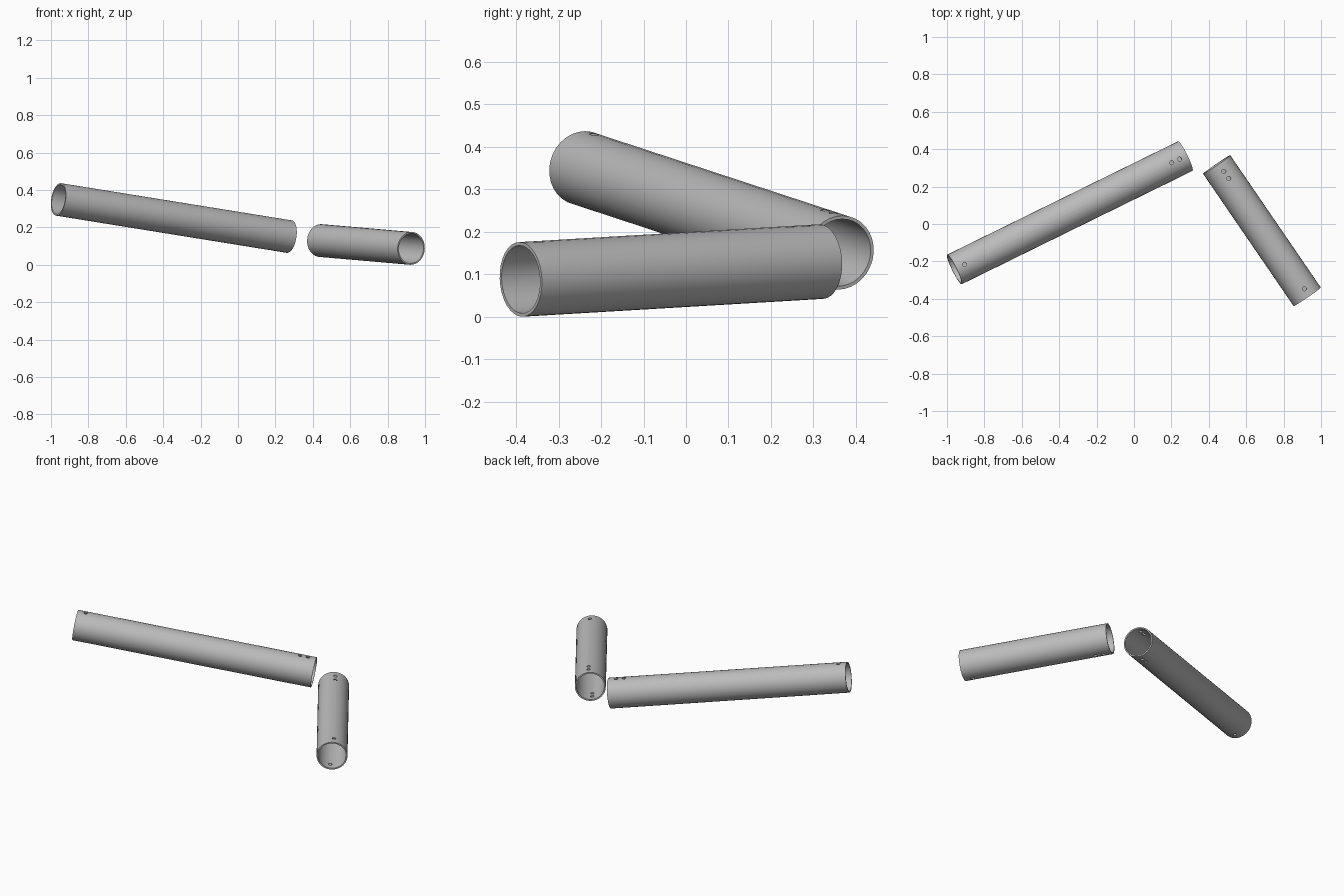
import bpy
import math
from mathutils import Matrix, Vector

OUTER, INNER, HOLE = 0.088, 0.080, 0.011

cube = bpy.data.objects.get("Cube")
if cube:
    bpy.data.objects.remove(cube, do_unlink=True)

grey = bpy.data.materials.new("grey_metal")
grey.use_nodes = True
grey.diffuse_color = (0.5, 0.5, 0.5, 1)
grey.node_tree.nodes["Principled BSDF"].inputs["Base Color"].default_value = (0.5, 0.5, 0.5, 1)


def cylinder(name, radius, depth, matrix, sides=32):
    bpy.ops.mesh.primitive_cylinder_add(vertices=sides, radius=radius, depth=depth)
    obj = bpy.context.object
    obj.name = name
    obj.matrix_world = matrix
    obj.data.materials.append(grey)
    return obj


def cut(target, cutter):
    mod = target.modifiers.new("cut", 'BOOLEAN')
    mod.operation = 'DIFFERENCE'
    mod.solver = 'EXACT'
    mod.object = cutter
    bpy.context.view_layer.update()
    bpy.context.view_layer.objects.active = target
    bpy.ops.object.modifier_apply(modifier=mod.name)
    bpy.data.objects.remove(cutter, do_unlink=True)


def pipe(name, start, joint, tilt):
    """Hollow pipe with pin holes drilled through both walls."""
    start, joint = Vector(start), Vector(joint)
    axis = (joint - start).normalized()
    length = (joint - start).length
    side = Vector((0, 0, 1)).cross(axis).normalized()
    up = axis.cross(side)
    frame = Matrix((side, up, axis)).transposed().to_4x4()
    frame.translation = (start + joint) / 2
    tube = cylinder(name, OUTER, length, frame)
    cut(tube, cylinder("bore", INNER, length + 0.1, frame))

    # One hole at the free end, two at the joint end
    for along in (0.048, length - 0.094, length - 0.048):
        drill = (frame @ Matrix.Translation((0, 0, along - length / 2))
                 @ Matrix.Rotation(tilt, 4, 'Z') @ Matrix.Rotation(math.pi / 2, 4, 'X'))
        cut(tube, cylinder("drill", HOLE, 4 * OUTER, drill, 16))

    bpy.ops.object.select_all(action='DESELECT')
    tube.select_set(True)
    bpy.context.view_layer.objects.active = tube
    bpy.ops.object.shade_smooth_by_angle(angle=math.radians(30))
    return tube


pipe("long_pipe", (-0.96, -0.243, 0.35), (0.274, 0.363, 0.151), 0)
# Axis runs toward the joint, so the tilt leans the holes outward
pipe("short_pipe", (0.926, -0.389, 0.088), (0.442, 0.318, 0.13), math.radians(7.5))
